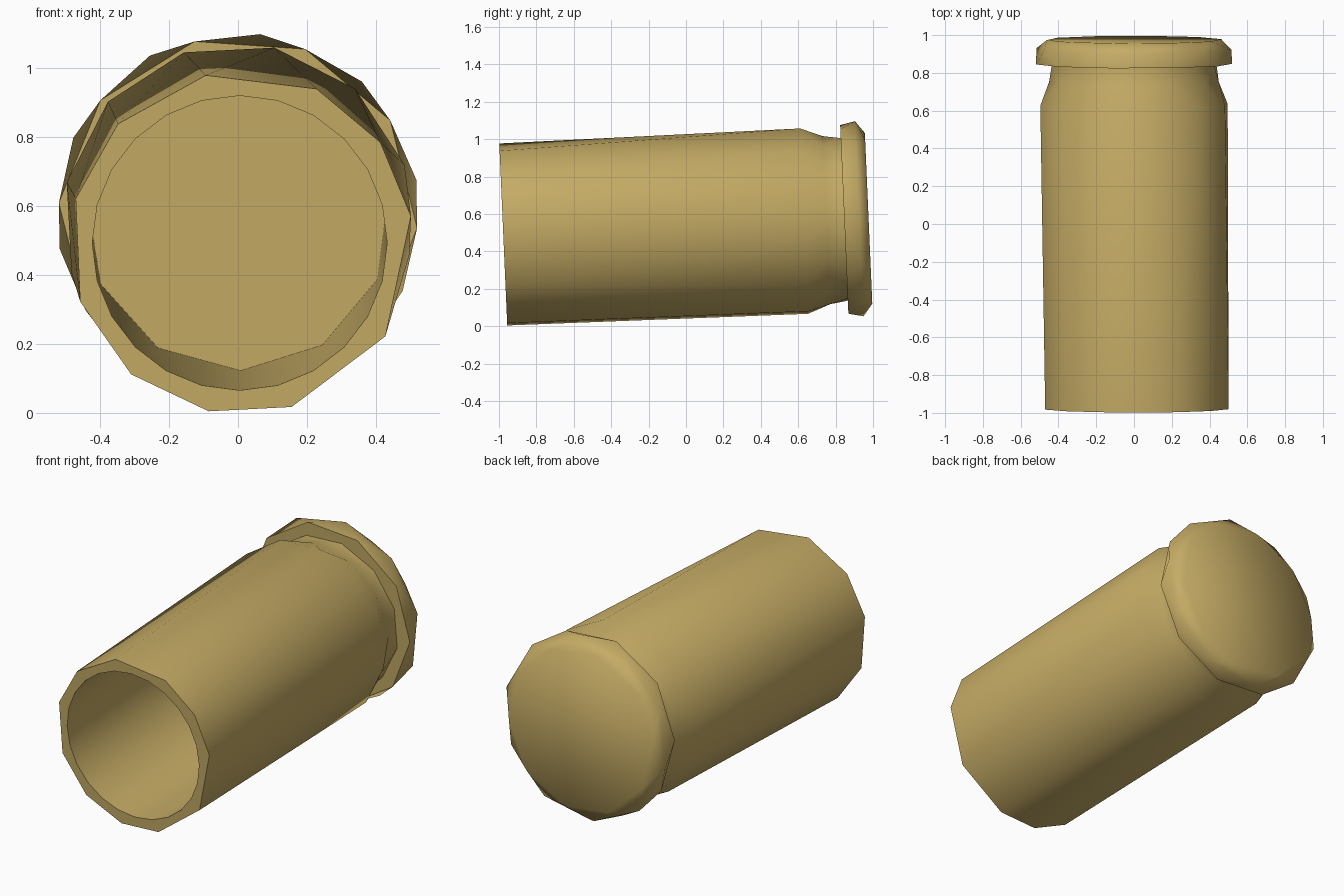
import bpy, bmesh, math
from mathutils import Matrix

if "Cube" in bpy.data.objects:
    bpy.data.objects.remove(bpy.data.objects["Cube"])

bm = bmesh.new()


def even(n, start):
    return [start + 360 * i / n for i in range(n)]


def ring(t, r, angles, cx=0.0):
    # ring of points round the long axis, at distance t from the open mouth
    pts = []
    for a in sorted(x % 360 for x in angles):
        c = math.radians(a)
        pts.append((a, bm.verts.new((cx + r * math.cos(c), t, r * math.sin(c)))))
    return pts


def bridge(A, B):
    # join two rings of differing side counts with triangles
    i = j = 0
    na, nb = len(A), len(B)
    k = min(range(nb), key=lambda q: abs((B[q][0] - A[0][0] + 180) % 360 - 180))
    B = B[k:] + B[:k]
    a0 = A[0][0]
    fa = [a - a0 for a, _ in A] + [360]
    d0 = (B[0][0] - a0 + 180) % 360 - 180
    fb = [d0 + (b - B[0][0]) % 360 for b, _ in B] + [d0 + 360]
    while i < na or j < nb:
        va, vb = A[i % na][1], B[j % nb][1]
        if j >= nb or (i < na and fa[i + 1] + fa[i] < fb[j + 1] + fb[j]):
            i += 1
            bm.faces.new((va, A[i % na][1], vb))
        else:
            j += 1
            bm.faces.new((va, B[j % nb][1], vb))


mouth = [259, 287, 327, 9, 36, 64, 102, 136, 165, 200, 230]

rings = [
    ring(1.60, 0.44, even(11, 271)),           # inner floor
    ring(0.0, 0.427, even(24, 0), 0.005),      # inner lip
    ring(0.0, 0.497, mouth, 0.01),             # outer lip
    ring(1.61, 0.507, even(12, 18)),           # shoulder
    ring(1.73, 0.45, even(12, 3)),             # neck
    ring(1.825, 0.445, even(12, 18)),
    ring(1.825, 0.52, even(10, 32)),           # rim
    ring(1.905, 0.526, even(10, 11)),
    ring(1.955, 0.465, even(10, 29)),
]
for a, b in zip(rings, rings[1:]):
    bridge(a, b)
bm.faces.new([v for _, v in rings[0]])         # floor of the bore
bm.faces.new([v for _, v in rings[-1]])        # closed base
bmesh.ops.recalc_face_normals(bm, faces=bm.faces)

# tip the casing slightly, mouth low
bm.transform(Matrix.Translation((0, -0.977, 0.492)) @ Matrix.Rotation(math.radians(2.5), 4, 'X'))

me = bpy.data.meshes.new("casing")
bm.to_mesh(me)
bm.free()
ob = bpy.data.objects.new("casing", me)
bpy.context.collection.objects.link(ob)

mat = bpy.data.materials.new("brass")
mat.diffuse_color = (0.56, 0.41, 0.13, 1)
mat.use_nodes = True
mat.node_tree.nodes["Principled BSDF"].inputs["Base Color"].default_value = mat.diffuse_color
me.materials.append(mat)

bpy.context.view_layer.objects.active = ob
ob.select_set(True)
bpy.ops.object.shade_smooth_by_angle(angle=math.radians(44))
